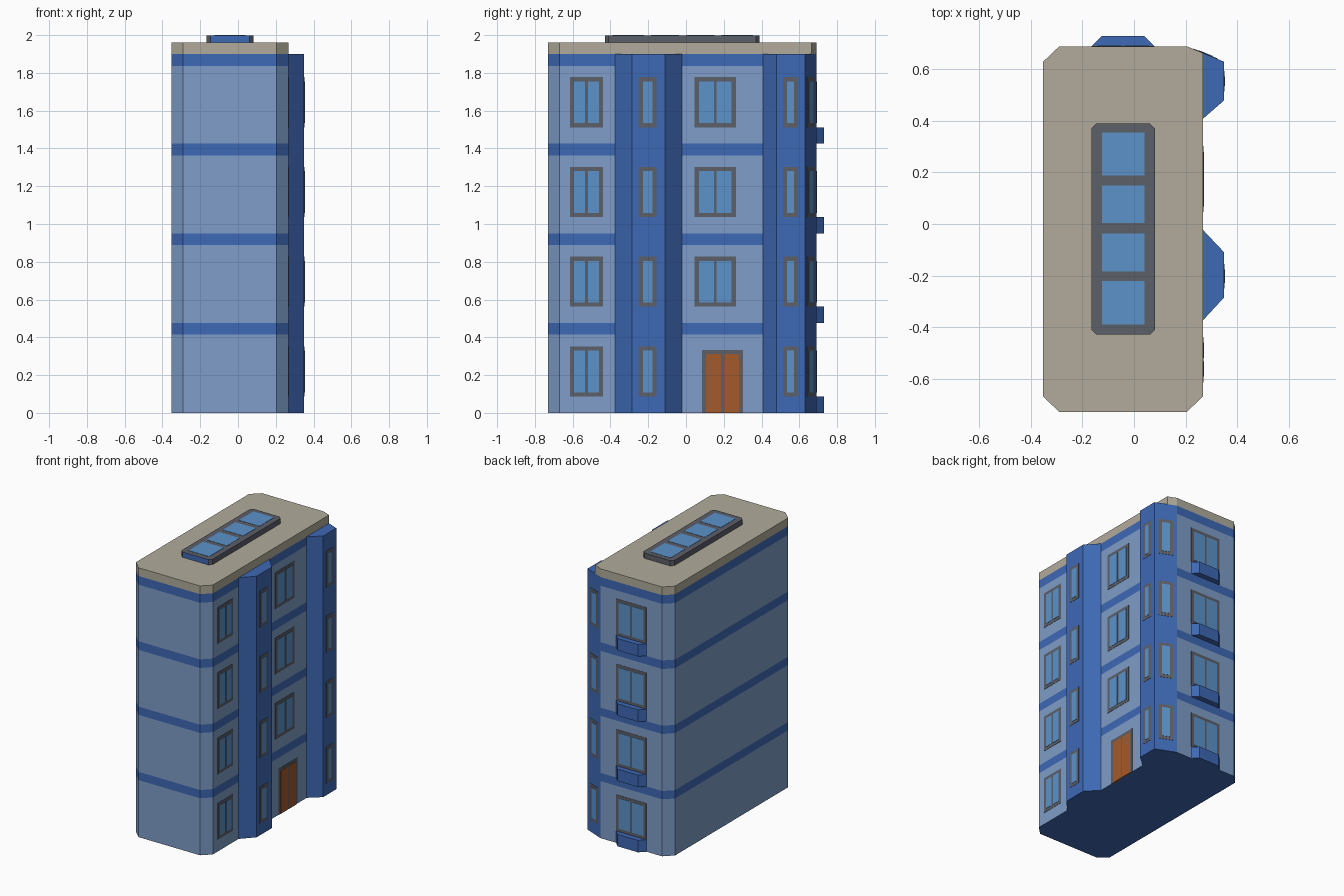
import bpy, bmesh, math
from mathutils import Matrix

if "Cube" in bpy.data.objects:
    bpy.data.objects.remove(bpy.data.objects["Cube"])


def mat(name, r, g, b):
    m = bpy.data.materials.new(name)
    m.diffuse_color = (r, g, b, 1)
    m.use_nodes = True
    m.node_tree.nodes["Principled BSDF"].inputs["Base Color"].default_value = m.diffuse_color
    return m


WALL = mat("pale_wall", .21, .34, .58)
BLUE = mat("blue_trim", .048, .14, .46)
ROOF = mat("roof_stone", .44, .41, .33)
FRAME = mat("frame_grey", .11, .115, .14)
GLASS = mat("glass", .105, .29, .59)
DOOR = mat("door_wood", .37, .10, .025)


def finish(name, bm, mats):
    me = bpy.data.meshes.new(name)
    bm.to_mesh(me)
    bm.free()
    for m in mats:
        me.materials.append(m)
    ob = bpy.data.objects.new(name, me)
    bpy.context.collection.objects.link(ob)
    return ob


def prism(name, outline, levels, mats, pick=lambda edge, level: 0, cap=0):
    """Stack counter-clockwise outlines at the levels; pick chooses side materials."""
    bm = bmesh.new()
    rings = [[bm.verts.new((x, y, z)) for x, y in outline] for z in levels]
    n = len(outline)
    for k in range(len(levels) - 1):
        a, b = rings[k], rings[k + 1]
        for i in range(n):
            j = (i + 1) % n
            bm.faces.new((a[i], a[j], b[j], b[i])).material_index = pick(i, k)
    bm.faces.new(rings[0][::-1]).material_index = cap
    bm.faces.new(rings[-1]).material_index = cap
    return finish(name, bm, mats)


def add_box(bm, size, centre, xform, index):
    m = xform @ Matrix.Translation(centre) @ Matrix.Diagonal((*size, 1))
    verts = bmesh.ops.create_cube(bm, size=1, matrix=m)["verts"]
    for f in {f for v in verts for f in v.link_faces}:
        f.material_index = index


def opening(name, x, y, angle, width, z0, z1, panes, fill=GLASS, border=.022, sill=.022):
    """Framed window or door on a wall whose outward normal has the given angle."""
    bm = bmesh.new()
    xf = Matrix.Translation((x, y, 0)) @ Matrix.Rotation(math.radians(angle), 4, 'Z')
    add_box(bm, (.012, width, z1 - z0), (-.004, 0, (z0 + z1) / 2), xf, 0)
    gap = .015
    pw = (width - 2 * border - gap * (panes - 1)) / panes
    lo, hi = z0 + sill, z1 - .022
    for i in range(panes):
        u = -width / 2 + border + pw / 2 + i * (pw + gap)
        add_box(bm, (.012, pw, hi - lo), (-.002, u, (lo + hi) / 2), xf, 1)
    return finish(name, bm, [FRAME, fill])


# Body with two bays; bay walls are all blue, other walls carry floor bands
footprint = [(-.29, -.73), (.205, -.73), (.267, -.67),
             (.267, -.375), (.35, -.285), (.35, -.11), (.267, -.022),
             (.267, .408), (.35, .48), (.35, .63), (.205, .69),
             (-.29, .69), (-.353, .63), (-.353, -.67)]
bay_edges = {3, 4, 5, 7, 8, 9}
levels = [0, .415, .475, .89, .95, 1.363, 1.425, 1.837, 1.9]
prism("building_body", footprint, levels, [WALL, BLUE],
      lambda e, k: 1 if e in bay_edges or k % 2 else 0, cap=1)

# Roof slab
prism("roof_slab", [(-.29, -.73), (.205, -.73), (.267, -.67), (.267, .664),
                    (.205, .69), (-.29, .69), (-.353, .63), (-.353, -.67)],
      [1.9, 1.96], [ROOF])

# Skylight: grey curb with a blue front and four panes
c = .02
x0, x1, y0, y1 = -.166, .082, -.43, .39
prism("skylight_curb", [(x0 + c, y0), (x1 - c, y0), (x1, y0 + c), (x1, y1 - c),
                        (x1 - c, y1), (x0 + c, y1), (x0, y1 - c), (x0, y0 + c)],
      [1.96, 1.998], [FRAME, BLUE], lambda e, k: 1 if e == 0 else 0)
bm = bmesh.new()
for a, b in ((-.39, -.222), (-.185, -.037), (.003, .15), (.188, .355)):
    add_box(bm, (.165, b - a, .012), (-.042, (a + b) / 2, 1.994), Matrix(), 0)
finish("skylight_panes", bm, [GLASS])

# Windows on every floor, and the planters under the rear windows
diag = math.degrees(math.atan2(.145, .06))
for f in range(4):
    z = .475 * f
    lo, hi = z + .087, z + .352
    opening(f"side_window_{f}", .267, -.527, 0, .176, lo, hi, 2)
    opening(f"bay_window_front_{f}", .35, -.203, 0, .095, lo, hi, 1)
    opening(f"bay_window_rear_{f}", .35, .554, 0, .08, lo, hi, 1)
    opening(f"corner_window_{f}", .2775, .66, diag, .1, lo, hi, 1)
    opening(f"rear_window_{f}", -.042, .69, 90, .245, lo, hi, 2)
    prism(f"planter_{f}", [(.08, .685), (.08, .69), (.04, .73), (-.125, .73),
                           (-.165, .69), (-.165, .685)], [z, z + .087], [BLUE])
    if f:
        opening(f"entry_side_window_{f}", .267, .155, 0, .218, lo, hi, 2)

# Entrance door
opening("entrance_door", .267, .193, 0, .218, 0, .334, 2, DOOR, sill=0)
